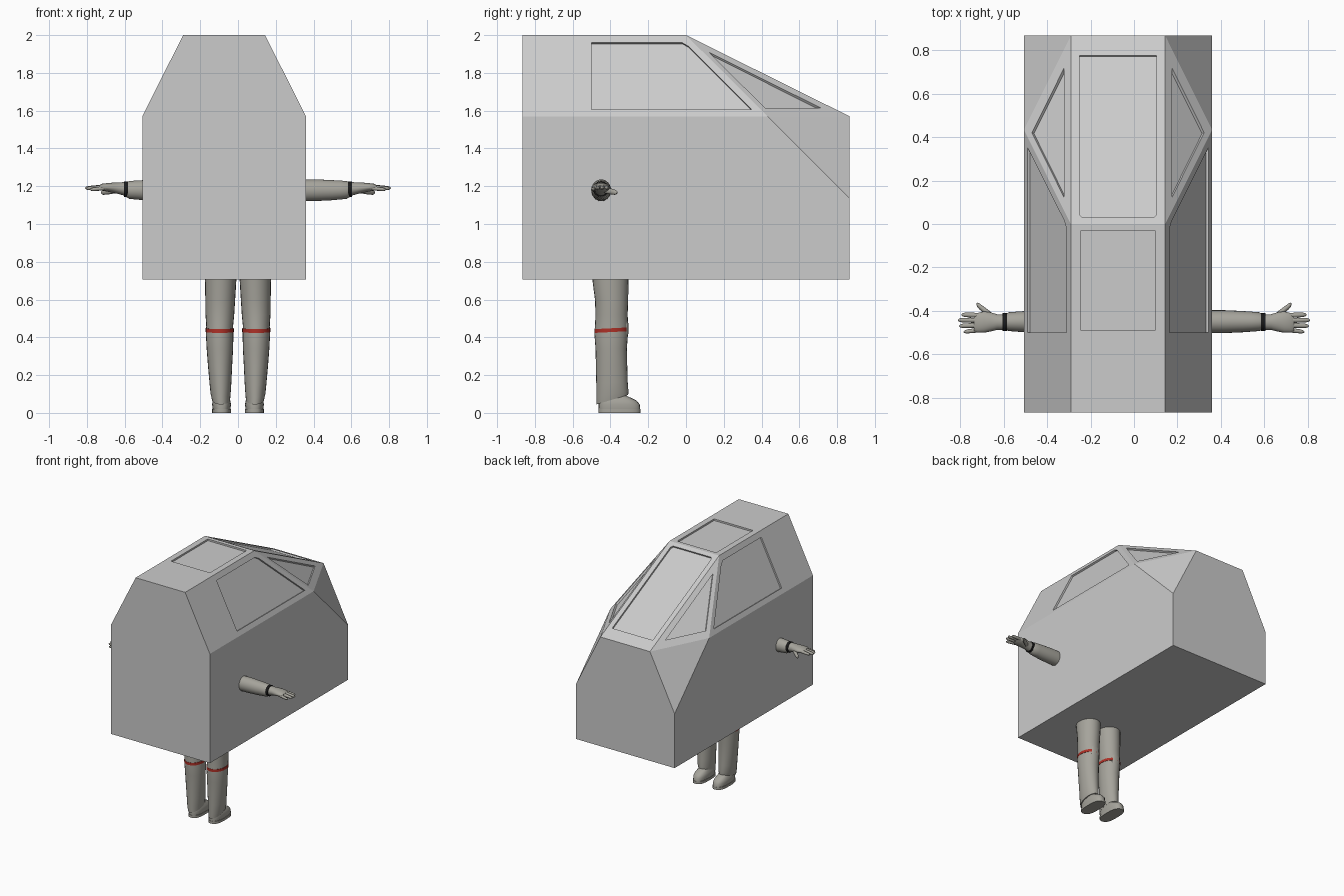
import bpy, bmesh, math
from mathutils import Vector

if "Cube" in bpy.data.objects:
    bpy.data.objects.remove(bpy.data.objects["Cube"], do_unlink=True)


def material(name, rgb):
    m = bpy.data.materials.new(name)
    m.use_nodes = True
    m.diffuse_color = (*rgb, 1)
    m.node_tree.nodes["Principled BSDF"].inputs["Base Color"].default_value = (*rgb, 1)
    return m


HULL = material("hull grey", (0.6, 0.6, 0.6))
SUIT = material("suit warm grey", (0.38, 0.37, 0.33))
RED = material("red band", (0.42, 0.03, 0.02))
BLACK = material("black cuff", (0.01, 0.01, 0.01))


def finish(bm, name, mat):
    bmesh.ops.recalc_face_normals(bm, faces=bm.faces)
    me = bpy.data.meshes.new(name)
    bm.to_mesh(me)
    bm.free()
    me.materials.append(mat)
    ob = bpy.data.objects.new(name, me)
    bpy.context.collection.objects.link(ob)
    return ob


def loft(name, axis, rings, mat, side=1, n=24, power=1.0, tilts=None):
    """Skin of oval rings: (centre xyz, half width a, half width b)."""
    bm = bmesh.new()
    loops = []
    for i, (c, a, b) in enumerate(rings):
        loop = []
        for k in range(n):
            t = 2 * math.pi * k / n
            u = a * math.copysign(abs(math.cos(t)) ** power, math.cos(t))
            v = b * math.copysign(abs(math.sin(t)) ** power, math.sin(t))
            tilt = tilts[i] * v if tilts else 0
            off = Vector((0, u, v)) if axis == "X" else Vector((u, v, tilt))
            p = Vector(c) + off
            loop.append(bm.verts.new((p.x * side, p.y, p.z)))
        loops.append(loop)
    for lo, hi in zip(loops, loops[1:]):
        for k in range(n):
            j = (k + 1) % n
            bm.faces.new((lo[k], lo[j], hi[j], hi[k]))
    bm.faces.new(loops[0])
    bm.faces.new(loops[-1])
    ob = finish(bm, name, mat)
    smooth.append(ob)
    return ob


smooth = []

# Hull: faceted cabin as the hull of its corner points
CX, W, T, L = -0.0735, 0.433, 0.217, 0.866
bm = bmesh.new()
for s in (1, -1):
    for p in ((W, -L, .705), (W, -L, 1.57), (T, -L, 2), (T, 0, 2), (W, W, 1.57),
              (T, L, 1.57), (W, L, 1.135), (W, L, .705)):
        bm.verts.new((s * p[0] + CX, p[1], p[2]))
bmesh.ops.convex_hull(bm, input=bm.verts)
bmesh.ops.dissolve_limit(bm, angle_limit=0.02, verts=bm.verts, edges=bm.edges)
hull = finish(bm, "cabin_hull", HULL)


# Window recesses: shallow prisms cut into the facets
def prism(bm, pts, depth=0.013, height=0.02):
    pts = [Vector(p) for p in pts]
    nrm = (pts[1] - pts[0]).cross(pts[-1] - pts[0]).normalized()
    if nrm.z < 0:
        nrm.negate()
    shift = Vector((CX, 0, 0))
    lo = [bm.verts.new(p + shift - nrm * depth) for p in pts]
    hi = [bm.verts.new(p + shift + nrm * height) for p in pts]
    bm.faces.new(lo)
    bm.faces.new(hi)
    for k in range(len(pts)):
        j = (k + 1) % len(pts)
        bm.faces.new((lo[k], lo[j], hi[j], hi[k]))


def flank(y, z):
    return (T + (2 - z) * (W - T) / .43, y, z)


def cheek(y, z):
    return (T - y / 2 + 2 - z, y, z)


def slope(x, y):
    return (x, y, 2 - y * .43 / L)


bm = bmesh.new()
prism(bm, [(-.17, -.49, 2), (.17, -.49, 2), (.17, -.03, 2), (-.17, -.03, 2)])
prism(bm, [slope(*p) for p in ((-.165, .03), (.165, .03), (.178, .045), (.178, .775),
                               (-.178, .775), (-.178, .045))])
for s in (1, -1):
    side_win = [flank(*p) for p in ((-.5, 1.605), (.35, 1.605), (.015, 1.94),
                                    (-.02, 1.96), (-.5, 1.96))]
    nose_win = [cheek(*p) for p in ((.12, 1.91), (.42, 1.612), (.715, 1.612))]
    for pts in (side_win, nose_win):
        prism(bm, [(s * x, y, z) for x, y, z in pts])
cutter = finish(bm, "window_cutter", HULL)
cutter.hide_render = True
mod = hull.modifiers.new("window recesses", "BOOLEAN")
mod.operation, mod.solver, mod.object = "DIFFERENCE", "EXACT", cutter
bpy.context.view_layer.objects.active = hull
bpy.ops.object.modifier_apply(modifier=mod.name)
bpy.data.objects.remove(cutter, do_unlink=True)

# Limbs of the pilot, mirrored left and right
for side, tag in ((1, "left"), (-1, "right")):
    # Trouser leg: height, centre x, centre y, half width, half depth
    leg = ((.78, .09, -.4, .083, .1), (.7, .092, -.4, .083, .095), (.6, .094, -.394, .079, .088),
           (.52, .096, -.394, .076, .085), (.46, .097, -.394, .071, .088),
           (.42, .097, -.396, .073, .089), (.34, .096, -.396, .07, .083),
           (.25, .095, -.394, .064, .083), (.16, .093, -.392, .058, .083),
           (.1, .092, -.39, .053, .085), (.07, .09, -.39, .048, .084))
    loft(tag + "_trouser_leg", "Z", [((x, y, z), a, b) for z, x, y, a, b in leg], SUIT, side,
         tilts=[0] * 8 + [.1, .2, .3])
    band = [((.097, -.395, z), .0745, .0905) for z in (.428, .448)]
    loft(tag + "_knee_band", "Z", band, RED, side, tilts=[.05, .05])
    loft(tag + "_knee_pad", "Z", [((.097, -.32, z), a, b) for z, a, b in
         ((.4, .02, .008), (.42, .035, .015), (.47, .035, .016), (.5, .02, .008))], SUIT, side)
    # Shoe: sole and upper
    loft(tag + "_shoe_sole", "Z", [((.087, -.352, z), .05, .112) for z in (0, .02)],
         SUIT, side, power=.75)
    loft(tag + "_shoe_upper", "Z", [((.087, y, z), a, b) for z, y, a, b in
         ((.02, -.352, .047, .11), (.045, -.354, .05, .109), (.065, -.361, .046, .099),
          (.08, -.372, .04, .08), (.1, -.39, .035, .055))], SUIT, side, power=.8)
    # Sleeve, cuff and hand
    sleeve = ((.25, 1.178, .058), (.36, 1.178, .057), (.42, 1.179, .057), (.5, 1.179, .053),
              (.54, 1.18, .05), (.575, 1.18, .047), (.59, 1.182, .04))
    loft(tag + "_sleeve", "X", [((x, -.449, z), r * .92, r) for x, z, r in sleeve], SUIT, side)
    loft(tag + "_cuff", "X", [((x, -.451, 1.185), .041, .041) for x in (.583, .604)], BLACK, side)
    palm = ((.6, -.451, 1.186, .036, .036), (.63, -.451, 1.189, .036, .031),
            (.66, -.45, 1.192, .044, .027), (.69, -.451, 1.194, .049, .023),
            (.72, -.454, 1.195, .045, .018), (.735, -.456, 1.195, .036, .01))
    loft(tag + "_palm", "X", [((x, y, z), a, b) for x, y, z, a, b in palm], SUIT, side)
    fingers = {"thumb": ((.64, -.435, 1.18), (.725, -.368, 1.166), .016),
               "index_finger": ((.7, -.421, 1.195), (.793, -.417, 1.19), .0115),
               "middle_finger": ((.7, -.443, 1.197), (.81, -.442, 1.19), .0115),
               "ring_finger": ((.7, -.465, 1.195), (.804, -.469, 1.188), .0115),
               "little_finger": ((.69, -.485, 1.191), (.783, -.496, 1.182), .0105)}
    for name, (a, b, r) in fingers.items():
        a, b = Vector(a), Vector(b)
        rings = [(a.lerp(b, t), r * k, r * k) for t, k in
                 ((0, 1), (.5, 1), (.85, .85), (.95, .6), (1, .2))]
        loft(tag + "_" + name, "X", rings, SUIT, side, n=12)

# Soft shading on cloth and skin, crisp facets on the hull
bpy.ops.object.select_all(action="DESELECT")
for ob in smooth:
    ob.select_set(True)
bpy.context.view_layer.objects.active = smooth[0]
bpy.ops.object.shade_smooth_by_angle(angle=math.radians(40))
